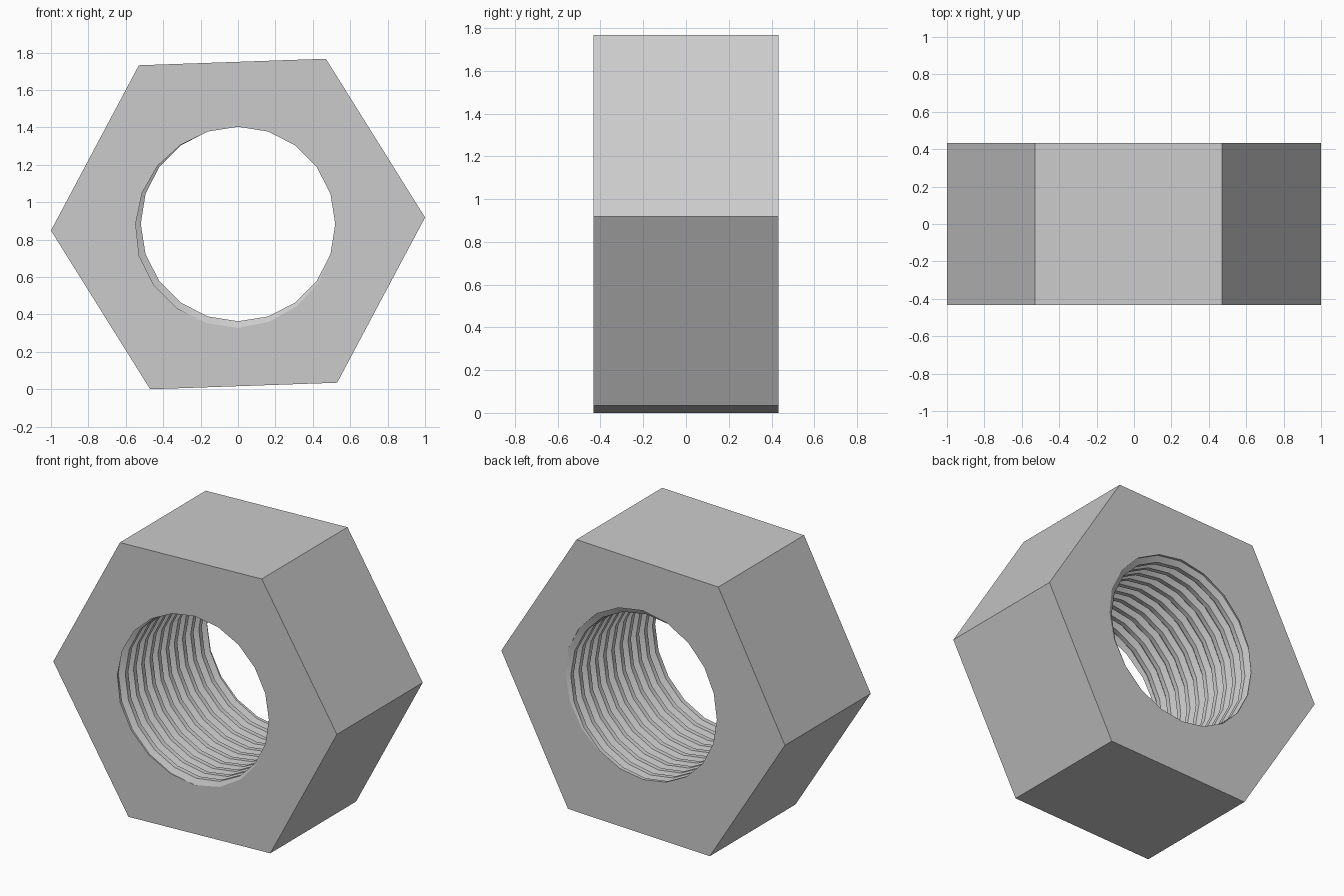
import bpy, bmesh, math

if "Cube" in bpy.data.objects:
    bpy.data.objects.remove(bpy.data.objects["Cube"])

HALF = 0.432            # half thickness along y
R_HEX = 1.0006          # hexagon corner radius
TILT = math.radians(2)  # slight roll of the hexagon
ZC = R_HEX * math.sin(math.radians(62))
R_CREST, R_ROOT = 0.52, 0.556
SEG = 20                # sides of the bore
PITCH = 2 * HALF / 10.5
START = 235 / 360       # turn at which the groove opens on the front face


def thread_radius(t):
    """Trapezoid thread profile, t counted in pitches from a groove centre."""
    d = abs((t + 0.5) % 1 - 0.5)
    return R_CREST + (R_ROOT - R_CREST) * min(1, max(0, (0.32 - d) / 0.22))


bm = bmesh.new()

# threaded bore: helical grid clipped at both end faces
columns = []
for i in range(SEG + 1):
    turn = i / SEG
    a = turn * 2 * math.pi
    column = []
    for m in range(-2, 13):
        for t in (-0.10, 0.10, 0.32, 0.68):
            y = -HALF + PITCH * (m + t - (turn - START))
            y = min(HALF, max(-HALF, y))
            r = thread_radius((y + HALF) / PITCH + turn - START)
            column.append(bm.verts.new((r * math.cos(a), y, ZC + r * math.sin(a))))
    columns.append(column)
for c0, c1 in zip(columns, columns[1:]):
    for k in range(len(c0) - 1):
        bm.faces.new((c0[k], c0[k + 1], c1[k + 1], c1[k]))
bmesh.ops.remove_doubles(bm, verts=bm.verts[:], dist=1e-5)

# hexagonal outside
rings = []
for y in (-HALF, HALF):
    rings.append([bm.verts.new((R_HEX * math.cos(TILT + k * math.pi / 3), y,
                                ZC + R_HEX * math.sin(TILT + k * math.pi / 3)))
                  for k in range(6)])
for k in range(6):
    n = (k + 1) % 6
    bm.faces.new((rings[0][k], rings[0][n], rings[1][n], rings[1][k]))

# flat end faces between hexagon and bore
for y in (-HALF, HALF):
    rim = [e for e in bm.edges if len(e.link_faces) == 1
           and all(abs(v.co.y - y) < 1e-4 for v in e.verts)]
    bmesh.ops.triangle_fill(bm, edges=rim, use_beauty=True, normal=(0, 1 if y > 0 else -1, 0))
bmesh.ops.recalc_face_normals(bm, faces=bm.faces[:])

mesh = bpy.data.meshes.new("hex_nut")
bm.to_mesh(mesh)
bm.free()
nut = bpy.data.objects.new("hex_nut", mesh)
bpy.context.collection.objects.link(nut)

# plain grey metal
grey = bpy.data.materials.new("grey metal")
grey.diffuse_color = (0.6, 0.6, 0.6, 1)
grey.use_nodes = True
grey.node_tree.nodes["Principled BSDF"].inputs["Base Color"].default_value = grey.diffuse_color
mesh.materials.append(grey)

bpy.context.view_layer.objects.active = nut
nut.select_set(True)
bpy.ops.object.shade_smooth_by_angle(angle=math.radians(25))
